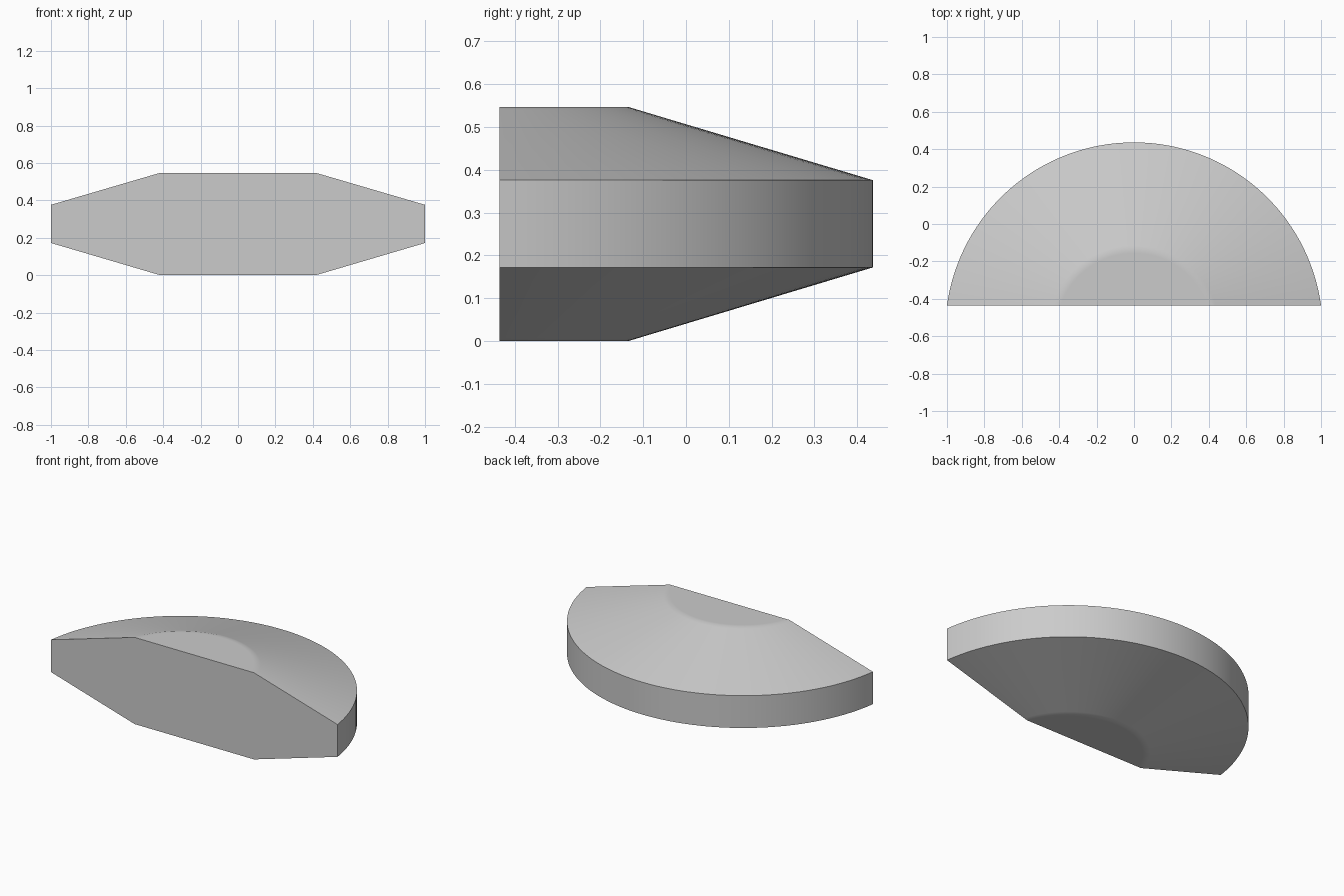
import bpy
import bmesh
from math import asin, cos, pi, sin

cube = bpy.data.objects.get("Cube")
if cube:
    bpy.data.objects.remove(cube, do_unlink=True)

SEGMENTS = 64
FRONT_Y = -0.436
CENTRE_Y = -0.573
RIM_R, CAP_R = 1.0094, 0.438
BASE_Z, RIM_LOW, RIM_HIGH, TOP_Z = 0.0, 0.172, 0.376, 0.547
BLEND = 0.02

grey = bpy.data.materials.new("light grey")
grey.use_nodes = True
colour = (0.6, 0.6, 0.6, 1)
grey.diffuse_color = colour
grey.node_tree.nodes["Principled BSDF"].inputs["Base Color"].default_value = colour


def arc(bm, radius, z):
    """Row of vertices around the arc, starting and ending on the front plane."""
    start = asin((FRONT_Y - CENTRE_Y) / radius)
    angles = [start + (pi - 2 * start) * i / SEGMENTS for i in range(SEGMENTS + 1)]
    return [bm.verts.new((radius * cos(a), CENTRE_Y + radius * sin(a), z)) for a in angles]


# Section from bottom to top; narrow support rings keep the cap blend tight
slope = (TOP_Z - RIM_HIGH) / (RIM_R - CAP_R)
drop = BLEND * slope
section = [
    (CAP_R - BLEND, BASE_Z), (CAP_R, BASE_Z), (CAP_R + BLEND, BASE_Z + drop),
    (RIM_R, RIM_LOW), (RIM_R, RIM_HIGH),
    (CAP_R + BLEND, TOP_Z - drop), (CAP_R, TOP_Z), (CAP_R - BLEND, TOP_Z),
]

bm = bmesh.new()
rows = [arc(bm, r, z) for r, z in section]

# Curved wall and sloped shoulders
for low, high in zip(rows, rows[1:]):
    for i in range(SEGMENTS):
        bm.faces.new((low[i], low[i + 1], high[i + 1], high[i]))

# Flat caps and flat front
bm.faces.new(rows[0])
bm.faces.new(rows[-1])
bm.faces.new([row[0] for row in rows] + [row[-1] for row in reversed(rows)])
bmesh.ops.recalc_face_normals(bm, faces=bm.faces)

mesh = bpy.data.meshes.new("half_disc_body")
bm.to_mesh(mesh)
bm.free()
mesh.materials.append(grey)
body = bpy.data.objects.new("half_disc_body", mesh)
bpy.context.collection.objects.link(body)

bpy.ops.object.select_all(action="DESELECT")
body.select_set(True)
bpy.context.view_layer.objects.active = body
bpy.ops.object.shade_smooth_by_angle(angle=pi / 6)
